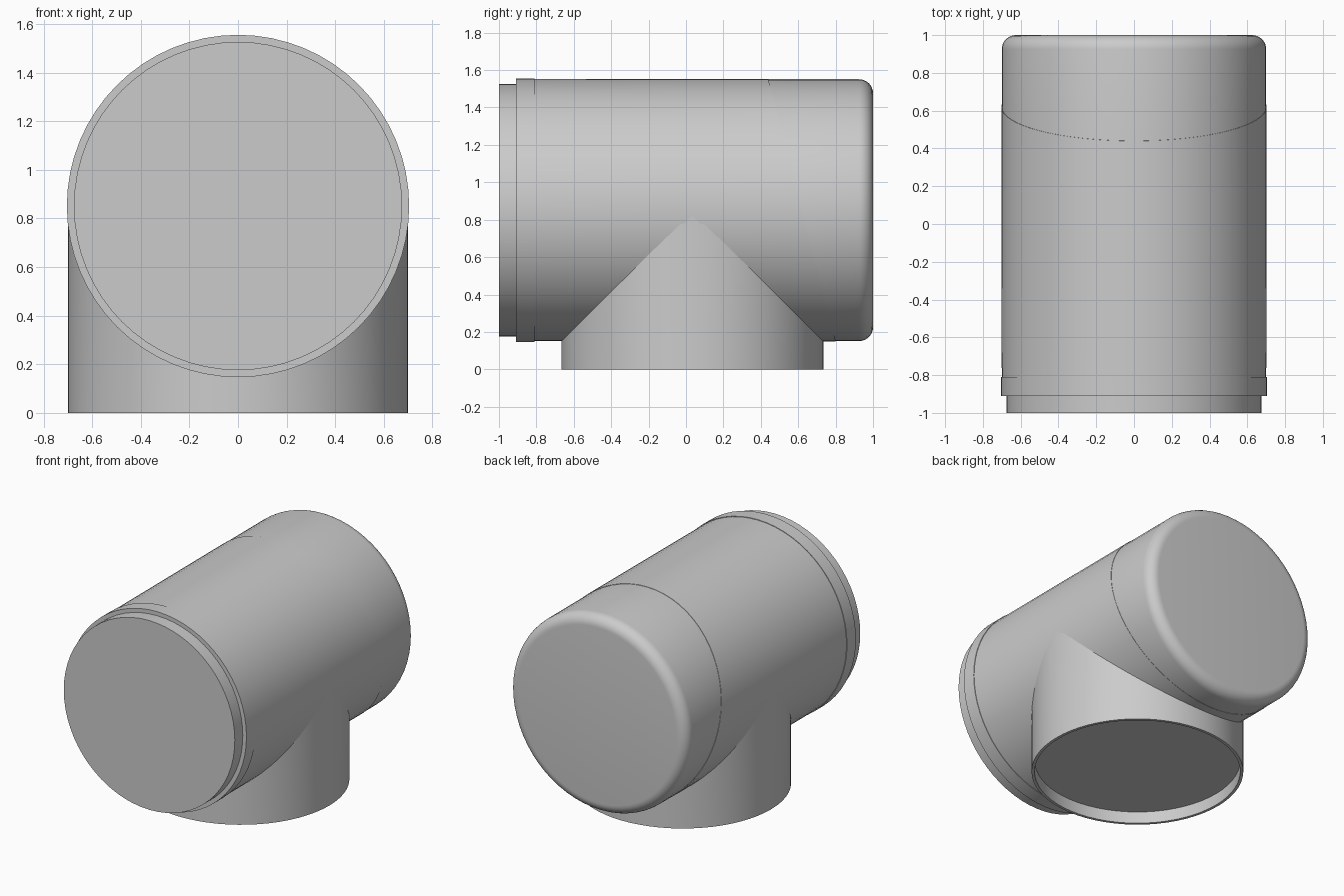
import bpy, bmesh, math

cube = bpy.data.objects.get("Cube")
if cube:
    bpy.data.objects.remove(cube, do_unlink=True)

SIDES = 64
AXIS_Z = 0.851      # height of the main pipe's axis
BRANCH_Y = 0.035    # position of the branch pipe
R = 0.7

grey = bpy.data.materials.new("pipe_grey")
grey.use_nodes = True
colour = (0.6, 0.6, 0.6, 1)
grey.diffuse_color = colour
grey.node_tree.nodes["Principled BSDF"].inputs["Base Color"].default_value = colour


def loft(name, rings, cap_start=False, cap_end=False):
    """Skin a list of point rings into one smooth-shaded part."""
    bm = bmesh.new()
    loops = [[bm.verts.new(p) for p in ring] for ring in rings]
    for a, b in zip(loops, loops[1:]):
        for i in range(SIDES):
            j = (i + 1) % SIDES
            bm.faces.new((a[i], a[j], b[j], b[i]))
    if cap_start:
        bm.faces.new(loops[0])
    if cap_end:
        bm.faces.new(loops[-1])
    bmesh.ops.recalc_face_normals(bm, faces=bm.faces)
    mesh = bpy.data.meshes.new(name)
    bm.to_mesh(mesh)
    bm.free()
    mesh.materials.append(grey)
    obj = bpy.data.objects.new(name, mesh)
    bpy.context.collection.objects.link(obj)
    bpy.ops.object.select_all(action='DESELECT')
    obj.select_set(True)
    bpy.context.view_layer.objects.active = obj
    bpy.ops.object.shade_smooth_by_angle(angle=math.radians(30))
    return obj


ANGLES = [2 * math.pi * i / SIDES for i in range(SIDES)]


def main_ring(y, r, tilt=0):
    """Ring around the main axis; tilt leans its plane forward at the top."""
    return [(r * math.cos(a), y - tilt * r * math.sin(a), AXIS_Z + r * math.sin(a))
            for a in ANGLES]


def branch_ring(z, r):
    return [(r * math.cos(a), BRANCH_Y + r * math.sin(a), z) for a in ANGLES]


# Front plug, slightly narrower than the pipe
loft("front_plug", [main_ring(-1, 0.675), main_ring(-0.9, 0.675)], cap_start=True)

# Collar around the front end
loft("front_collar", [main_ring(-0.91, 0.66), main_ring(-0.91, 0.704),
                      main_ring(-0.81, 0.704), main_ring(-0.81, 0.68)])

# Main pipe, ending at a slanted seam
SEAM, TILT = 0.62, 0.257
loft("main_pipe", [main_ring(-0.85, R), main_ring(SEAM, 0.7025, TILT),
                   main_ring(SEAM, 0.68, TILT)])

# Rounded rear cap
BEVEL = 0.075
arc = [math.pi / 2 * k / 8 for k in range(9)]
loft("rear_cap", [main_ring(SEAM - 0.02, R, TILT)] +
     [main_ring(1 - BEVEL + BEVEL * math.sin(t), R - BEVEL + BEVEL * math.cos(t))
      for t in arc], cap_end=True)

# Branch pipe, mitred into the main pipe, with a shallow recess underneath
mitre = [(x, y, AXIS_Z - abs(y - BRANCH_Y) + 0.01) for x, y, z in branch_ring(0, R)]
loft("branch_pipe", [mitre, branch_ring(0, R), branch_ring(0, 0.68),
                     branch_ring(0.085, 0.68)], cap_end=True)
